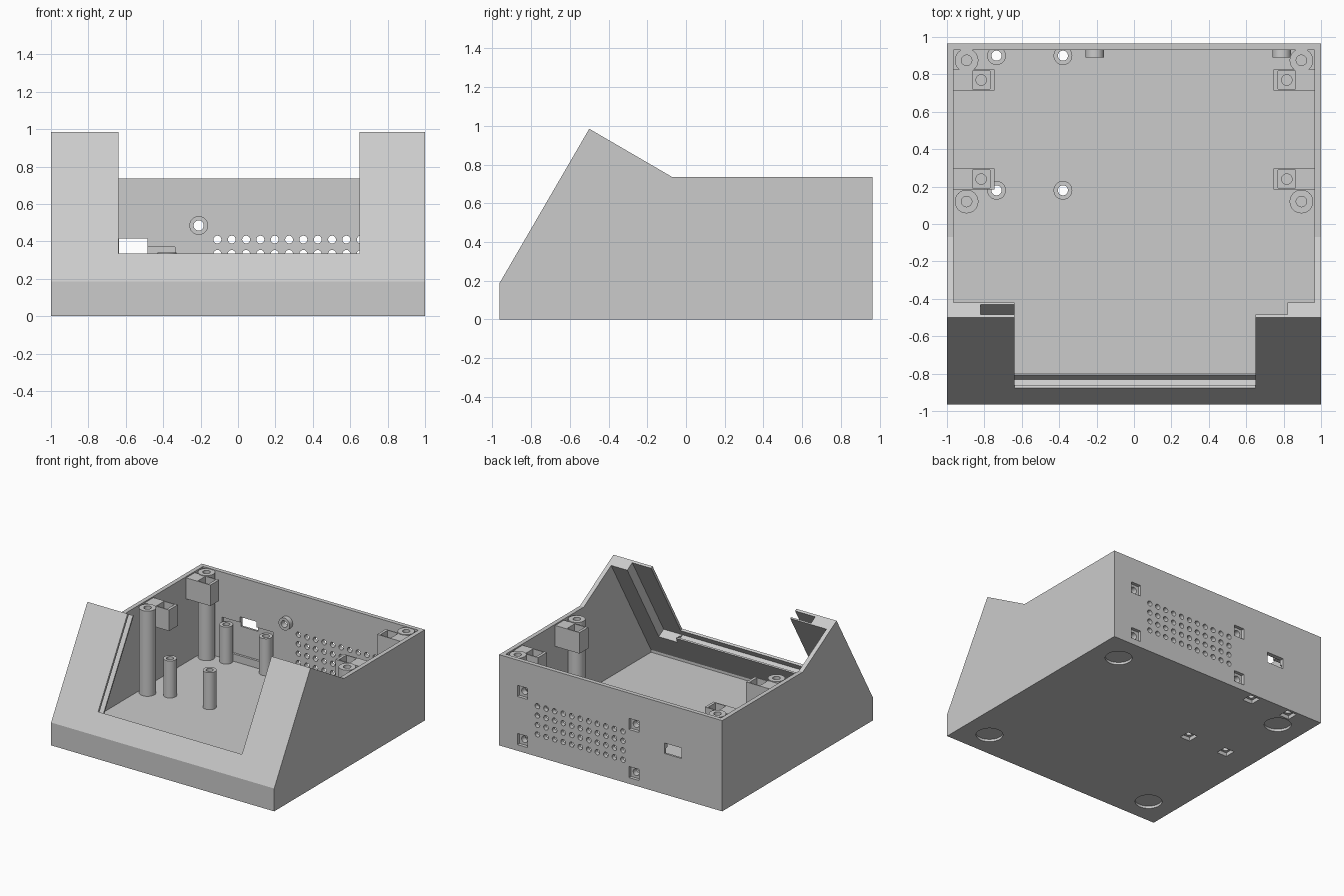
import bpy, bmesh, math
from mathutils import Matrix, Vector

if "Cube" in bpy.data.objects:
    bpy.data.objects.remove(bpy.data.objects["Cube"])

grey = bpy.data.materials.new("light_grey_plastic")
grey.use_nodes = True
grey.diffuse_color = (0.6, 0.6, 0.6, 1)
grey.node_tree.nodes["Principled BSDF"].inputs["Base Color"].default_value = (0.6, 0.6, 0.6, 1)


def finish(name, bm):
    bmesh.ops.recalc_face_normals(bm, faces=bm.faces)
    mesh = bpy.data.meshes.new(name)
    bm.to_mesh(mesh)
    bm.free()
    mesh.materials.append(grey)
    obj = bpy.data.objects.new(name, mesh)
    bpy.context.collection.objects.link(obj)
    return obj


def prism(name, outline, x0, x1):
    """Extrude a (y, z) outline along x."""
    bm = bmesh.new()
    face = bm.faces.new([bm.verts.new((x0, y, z)) for y, z in outline])
    new = bmesh.ops.extrude_face_region(bm, geom=[face])["geom"]
    verts = [v for v in new if isinstance(v, bmesh.types.BMVert)]
    bmesh.ops.translate(bm, verts=verts, vec=(x1 - x0, 0, 0))
    return finish(name, bm)


def boxes(name, items):
    """One mesh of boxes, each given as (centre, size)."""
    bm = bmesh.new()
    for centre, size in items:
        m = Matrix.Translation(centre) @ Matrix.Diagonal((*size, 1))
        bmesh.ops.create_cube(bm, size=1, matrix=m)
    return finish(name, bm)


def rods(name, items, radius, along_y=False, sides=32):
    """One mesh of cylinders, each given as (centre, length)."""
    turn = Matrix.Rotation(math.pi / 2, 4, 'X') if along_y else Matrix()
    bm = bmesh.new()
    for centre, length in items:
        bmesh.ops.create_cone(bm, cap_ends=True, segments=sides, radius1=radius,
                              radius2=radius, depth=length,
                              matrix=Matrix.Translation(centre) @ turn)
    return finish(name, bm)


def cut(target, cutter):
    cutter.hide_render = True
    mod = target.modifiers.new("cut", 'BOOLEAN')
    mod.operation, mod.solver, mod.object = 'DIFFERENCE', 'EXACT', cutter
    bpy.context.view_layer.objects.active = target
    bpy.ops.object.modifier_apply(modifier=mod.name)
    bpy.data.objects.remove(cutter)


FLOOR, WALL, BACK, RIM = 0.04, 0.035, 0.965, 0.735

# Outer shell
shell = prism("case_shell", [(-BACK, 0), (-BACK, 0.185), (-0.5, 0.985),
                             (-0.07, RIM), (BACK, RIM), (BACK, 0)], -1, 1)

# Sloped front panel coordinates: s runs up the slope, o runs inward
up = Vector((0.465, 0.8)).normalized()
inward = Vector((up.y, -up.x))
foot = Vector((-BACK, 0.185))


def on_slope(s, o):
    return tuple(foot + up * s + inward * o)


def slope_cut(x0, x1, o0, o1, s0):
    outline = [on_slope(s0, o0), on_slope(1.2, o0), on_slope(1.2, o1), on_slope(s0, o1)]
    cut(shell, prism("slope_cutter", outline, x0, x1))


# Hollow interior, open at the top
THICK = 0.093
cut(shell, prism("hollow", [(-0.93, FLOOR), (BACK - WALL, FLOOR), (BACK - WALL, 1.3),
                            on_slope(1.3, THICK), (-0.93, 0.06)], -1 + WALL, 1 - WALL))

# Display opening, the groove behind it and the open insertion side
slope_cut(-0.64, 0.65, -0.1, 0.2, 0.174)
slope_cut(-0.82, 0.66, 0.02, 0.081, 0.124)
slope_cut(0.65, 0.82, 0.02, 0.2, 0.124)

# Ventilation grid in the back wall
cut(shell, rods("vents", [((-0.11 + 0.0766 * i, BACK, 0.18 + 0.0766 * j), 0.2)
                          for i in range(11) for j in range(4)], 0.021, True, 20))

# Connector recess and port in the back wall
cut(shell, boxes("recess", [((-0.565, 0.93, 0.235), (0.457, 0.036, 0.27))]))
cut(shell, boxes("port", [((-0.56, BACK, 0.373), (0.15, 0.2, 0.085))]))

# Fan mounts: screw holes with square nut pockets outside
fan = [(x, z) for x in (-0.21, 0.79) for z in (0.095, 0.485)]
cut(shell, rods("fan_holes", [((x, BACK, z), 0.2) for x, z in fan], 0.027, True))
cut(shell, boxes("fan_pockets", [((x, BACK, z), (0.09, 0.054, 0.09)) for x, z in fan]))

# Board mounts: screw holes with square nut pockets underneath
board = [(x, y) for x in (-0.735, -0.38) for y in (0.18, 0.9)]
cut(shell, rods("board_holes", [((x, y, 0), 0.2) for x, y in board], 0.027))
cut(shell, boxes("board_pockets", [((x, y, 0), (0.09, 0.09, 0.06)) for x, y in board]))

# Round recesses for rubber feet
cut(shell, rods("foot_recesses", [((x, y, 0), 0.04) for x in (-0.77, 0.77)
                                  for y in (-0.75, 0.74)], 0.1, sides=48))

parts = [shell]

# Fan bosses on the inner back wall
for i, (x, z) in enumerate(fan):
    boss = rods(f"fan_boss_{i + 1}", [((x, 0.911, z), 0.042)], 0.05, True)
    cut(boss, rods("bore", [((x, 0.911, z), 0.2)], 0.027, True))
    parts.append(boss)

# Board standoffs
for i, (x, y) in enumerate(board):
    post = rods(f"board_standoff_{i + 1}", [((x, y, 0.189), 0.302)], 0.05)
    cut(post, rods("bore", [((x, y, 0.2), 1)], 0.027))
    parts.append(post)

# Tall corner posts and the lid nut blocks beside them
for side, label in ((-1, "right"), (1, "left")):
    for post_y, block_y, end in ((0.12, 0.24, "front"), (0.875, 0.77, "back")):
        x = side * 0.895
        post = rods(f"{end}_{label}_lid_post", [((x, post_y, 0.384), 0.692)], 0.063)
        cut(post, rods("bore", [((x, post_y, RIM), 0.6)], 0.028))
        block = boxes(f"{end}_{label}_nut_block",
                      [((side * 0.858, block_y, 0.64), (0.222, 0.112, 0.17))])
        cut(block, boxes("pocket", [((side * 0.817, block_y, 0.73), (0.095, 0.095, 0.12))]))
        cut(block, rods("bore", [((side * 0.817, block_y, 0.6), 0.5)], 0.028))
        parts += [post, block]

# Smooth the round surfaces, keep the edges sharp
bpy.ops.object.select_all(action='DESELECT')
for part in parts:
    part.select_set(True)
bpy.context.view_layer.objects.active = shell
bpy.ops.object.shade_smooth_by_angle(angle=math.radians(22))
